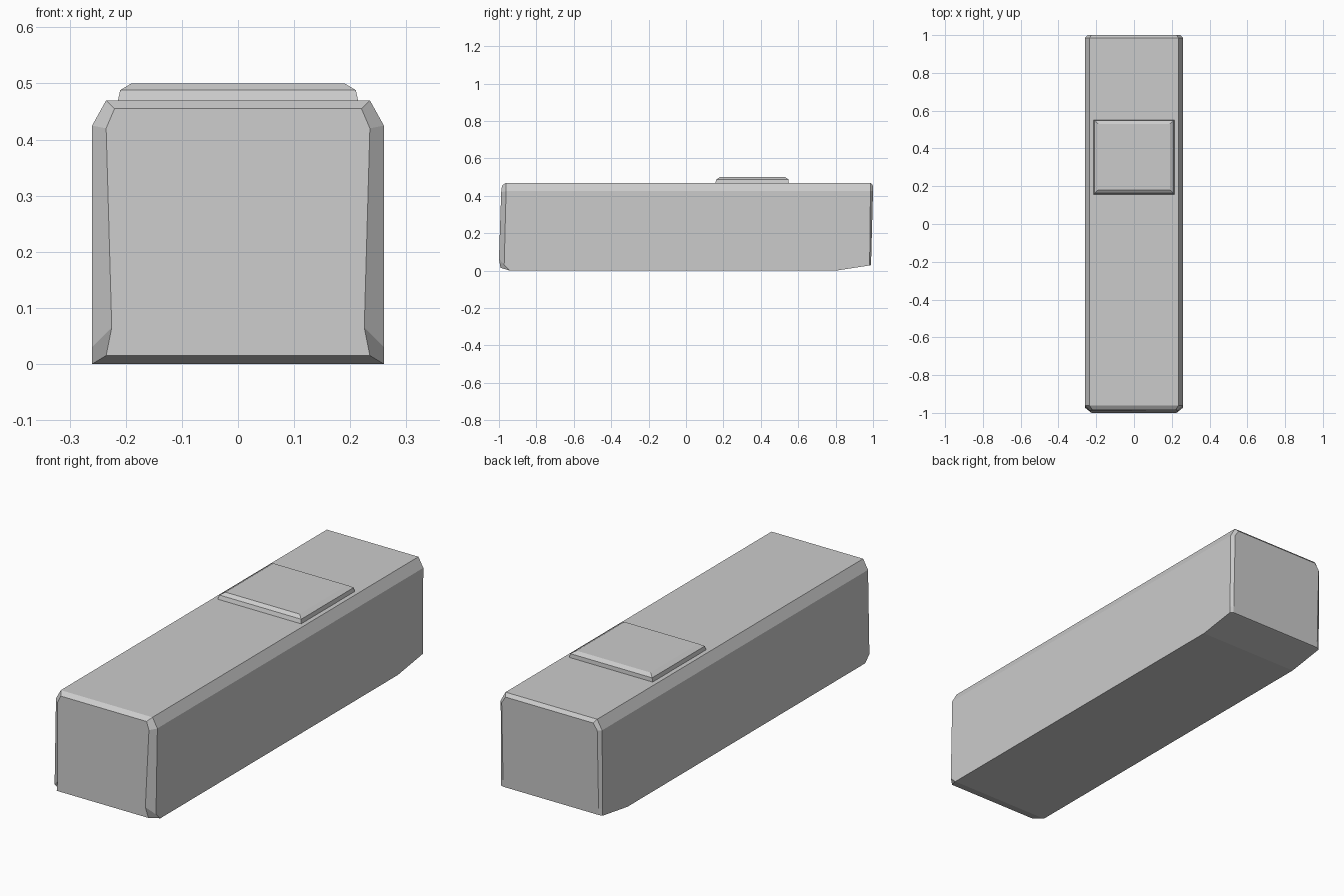
import bpy, bmesh

if "Cube" in bpy.data.objects:
    bpy.data.objects.remove(bpy.data.objects["Cube"])


def loft(name, half_rings):
    """Skin a series of mirrored half outlines (x >= 0, bottom to top)."""
    bm = bmesh.new()
    rings = []
    for half in half_rings:
        outline = half + [(-x, y, z) for x, y, z in reversed(half)]
        rings.append([bm.verts.new(p) for p in outline])
    n = len(rings[0])
    for a, b in zip(rings, rings[1:]):
        for i in range(n):
            j = (i + 1) % n
            bm.faces.new((a[i], a[j], b[j], b[i]))
    bm.faces.new(rings[0])
    bm.faces.new(rings[-1])
    bmesh.ops.recalc_face_normals(bm, faces=bm.faces)
    mesh = bpy.data.meshes.new(name)
    bm.to_mesh(mesh)
    bm.free()
    obj = bpy.data.objects.new(name, mesh)
    bpy.context.collection.objects.link(obj)
    return obj


# Long body: bevelled leaning nose, straight sides, raked underside at the rear
loft("body", [
    [(0.235, -0.992, 0.015), (0.225, -1.0, 0.065), (0.235, -0.988, 0.42), (0.22, -0.984, 0.455)],
    [(0.26, -0.94, 0.0), (0.26, -0.972, 0.03), (0.26, -0.962, 0.425), (0.235, -0.962, 0.47)],
    [(0.26, 0.80, 0.0), (0.26, 0.80, 0.03), (0.26, 0.80, 0.425), (0.235, 0.80, 0.47)],
    [(0.26, 0.982, 0.028), (0.26, 0.982, 0.06), (0.26, 0.986, 0.425), (0.235, 0.986, 0.47)],
    [(0.245, 0.989, 0.03), (0.245, 0.99, 0.06), (0.245, 1.0, 0.425), (0.225, 1.0, 0.455)],
])


def level(x, y0, y1, z):
    return [(x, y0, z), (x, y1, z)]


# Roof unit: slightly tapered box with a bevelled lid
loft("roof_unit", [
    level(0.215, 0.155, 0.55, 0.465),
    level(0.21, 0.163, 0.548, 0.488),
    level(0.19, 0.18, 0.53, 0.50),
])
